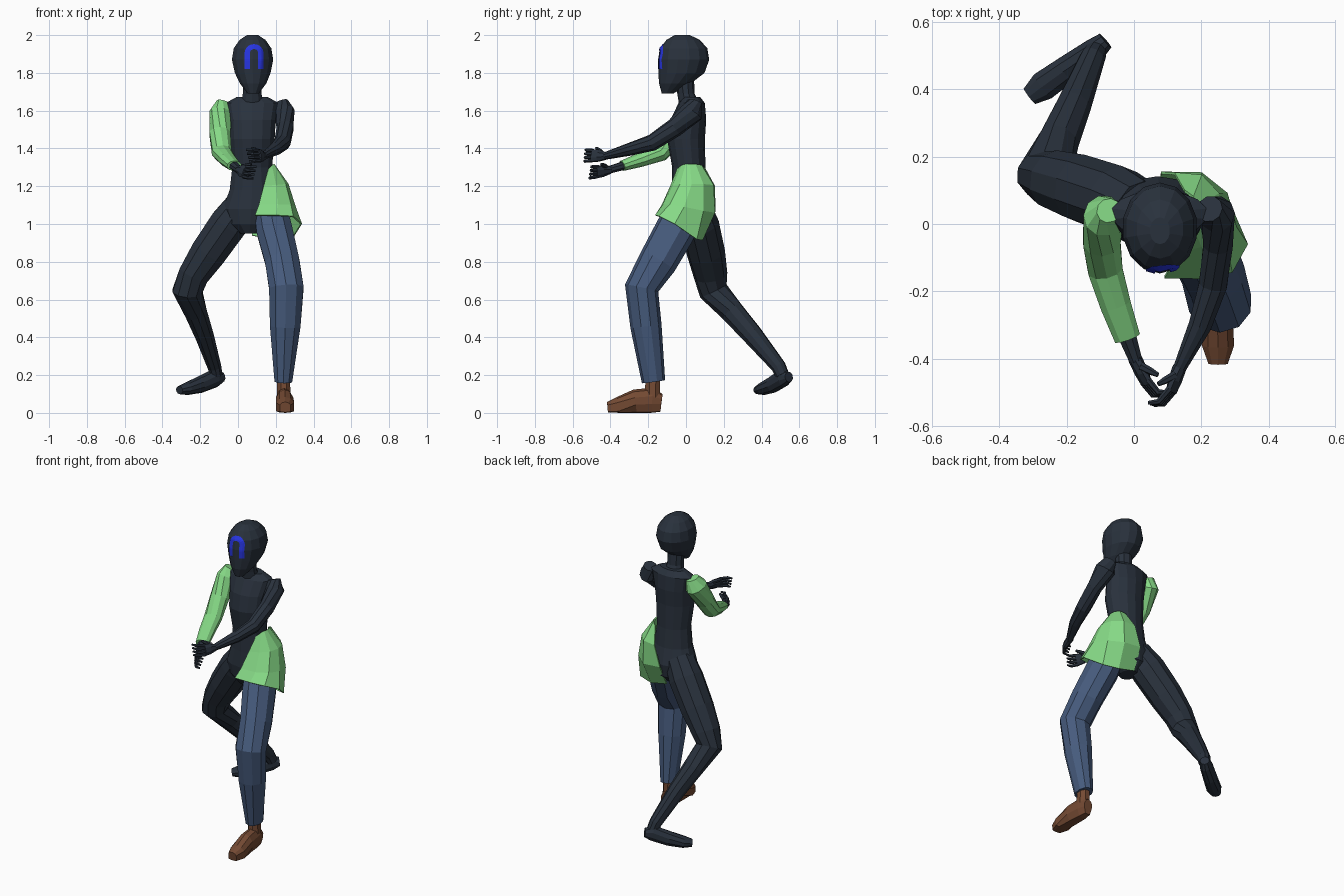
import bpy, bmesh, math
from mathutils import Vector
from mathutils.bvhtree import BVHTree


def material(name, rgb):
    m = bpy.data.materials.new(name)
    m.diffuse_color = (*rgb, 1)
    return m


DARK = material("dark slate", (0.022, 0.031, 0.046))
GREEN = material("leaf green", (0.24, 0.70, 0.24))
DENIM = material("denim blue", (0.062, 0.105, 0.205))
BROWN = material("leather brown", (0.175, 0.068, 0.033))
BLUE = material("bright blue", (0.02, 0.035, 0.75))


def finish(name, bm, mat):
    bmesh.ops.recalc_face_normals(bm, faces=bm.faces)
    me = bpy.data.meshes.new(name)
    bm.to_mesh(me)
    bm.free()
    me.materials.append(mat)
    ob = bpy.data.objects.new(name, me)
    bpy.context.collection.objects.link(ob)
    return ob


def loft(name, rings, mat, ref=(0, -1, 0), n=10, level=False):
    """Closed tube through (x, y, z, side radius, depth radius) rings."""
    bm = bmesh.new()
    loops = []
    c = [Vector(r[:3]) for r in rings]
    for i, r in enumerate(rings):
        t = Vector((0, 0, 1)) if level else Vector((0, 0, 0))
        if not level:
            if i > 0:
                t += (c[i] - c[i - 1]).normalized()
            if i < len(c) - 1:
                t += (c[i + 1] - c[i]).normalized()
            t.normalize()
        u = Vector(ref).cross(t).normalized()
        v = t.cross(u)
        loops.append([bm.verts.new(c[i] + u * r[3] * math.cos(a) + v * r[4] * math.sin(a))
                      for a in (math.tau * (k + 0.5) / n for k in range(n))])
    for a, b in zip(loops, loops[1:]):
        for k in range(n):
            bm.faces.new((a[k], a[(k + 1) % n], b[(k + 1) % n], b[k]))
    bm.faces.new(loops[0])
    bm.faces.new(loops[-1])
    return finish(name, bm, mat)


def hand(name, wrist, knuckle, tip, spread):
    """Flat palm, four curled fingers and a thumb."""
    w, k, t, s = Vector(wrist), Vector(knuckle), Vector(tip), Vector(spread)
    mid = w.lerp(k, 0.55)
    loft(name + "_palm", [(*w, 0.021, 0.021), (*mid, 0.019, 0.034), (*k, 0.014, 0.036)],
         DARK, ref=s, n=8)
    out = Vector((0, -0.014, 0))
    for i in range(4):
        o = s * (i - 1.5) * 0.019
        p = k + o - (k - w) * 0.1
        q = k.lerp(t, 0.5) + o * 1.1 + out
        e = t + o * 1.15
        loft(f"{name}_finger_{i + 1}", [(*p, .010, .010), (*q, .009, .009), (*e, .006, .006)],
             DARK, ref=s, n=6)
    a = w.lerp(k, 0.35) + s * 0.022
    b = w.lerp(k, 0.9) + s * 0.044 + Vector(((t - k).x * 0.5, 0.012, 0))
    loft(name + "_thumb", [(*a, .013, .013), (*a.lerp(b, .6), .011, .011), (*b, .007, .007)],
         DARK, ref=s, n=6)


# Head, neck and torso
head = loft("head", [
    (.08, -.098, 1.69, .03, .03), (.08, -.058, 1.745, .072, .085),
    (.078, -.024, 1.80, .097, .122), (.077, -.012, 1.87, .112, .135),
    (.077, -.012, 1.93, .102, .125), (.077, -.015, 1.975, .07, .088),
    (.077, -.02, 2.0, .03, .04)], DARK, n=14, level=True)
loft("neck", [(.075, .02, 1.62, .065, .055), (.075, .0, 1.69, .052, .046),
              (.077, -.01, 1.78, .052, .052)], DARK, level=True)
loft("torso", [
    (.075, .03, 1.672, .085, .045), (.075, .03, 1.64, .145, .07),
    (.075, .012, 1.55, .128, .095), (.075, .0, 1.45, .122, .10),
    (.075, .015, 1.30, .108, .088), (.075, .02, 1.18, .122, .095),
    (.07, .03, 1.08, .155, .112), (.065, .03, 1.0, .125, .10),
    (.06, .02, .95, .05, .06)], DARK, n=14, level=True)

# Arms: one sleeved, one plain
loft("sleeved_arm", [
    (-.075, .04, 1.645, .035, .04), (-.09, .025, 1.59, .06, .068),
    (-.096, -.05, 1.48, .058, .058), (-.086, -.135, 1.378, .054, .048),
    (-.055, -.24, 1.34, .048, .038), (-.02, -.338, 1.308, .041, .028)],
    GREEN, ref=(0, 0, 1))
loft("sleeved_forearm", [(-.025, -.32, 1.312, .03, .024), (.005, -.405, 1.287, .021, .021)],
     DARK, ref=(0, 0, 1), n=8)
loft("plain_arm", [
    (.225, .045, 1.645, .04, .04), (.245, .03, 1.59, .055, .065),
    (.25, -.06, 1.51, .046, .05), (.235, -.18, 1.43, .044, .044),
    (.197, -.30, 1.395, .036, .034), (.135, -.43, 1.36, .02, .02)],
    DARK, ref=(0, 0, 1))
hand("lower_hand", (.003, -.40, 1.287), (.038, -.475, 1.275), (.09, -.505, 1.272), (.25, .15, .93))
hand("upper_hand", (.136, -.425, 1.36), (.11, -.50, 1.362), (.05, -.535, 1.362), (-.25, .1, .93))

# Trailing bare leg and foot
loft("trailing_leg", [
    (.02, .04, 1.10, .09, .09), (-.05, .07, 1.0, .105, .105),
    (-.155, .105, .85, .10, .102), (-.235, .13, .73, .085, .09),
    (-.268, .145, .645, .082, .078), (-.225, .245, .535, .062, .064),
    (-.18, .35, .415, .052, .056), (-.125, .49, .245, .038, .04),
    (-.115, .51, .20, .034, .036)], DARK)
loft("trailing_foot", [
    (-.085, .545, .19, .028, .028), (-.12, .515, .185, .038, .05),
    (-.20, .46, .15, .042, .045), (-.27, .41, .128, .046, .034),
    (-.31, .38, .12, .03, .022)], DARK, ref=(0, 0, 1))

# Leading trousered leg and shoe
loft("trouser_leg", [
    (.17, .0, 1.09, .09, .10), (.195, -.06, .96, .10, .108),
    (.235, -.15, .80, .095, .103), (.256, -.235, .66, .096, .09),
    (.25, -.212, .46, .085, .083), (.24, -.172, .165, .049, .062)], DENIM)
loft("shoe_ankle", [(.24, -.175, .21, .035, .04), (.243, -.178, .08, .04, .045)], BROWN, n=8)
shoe = loft("shoe", [
    (.242, -.13, .06, .03, .04), (.243, -.18, .068, .042, .066),
    (.247, -.27, .062, .048, .062), (.25, -.36, .042, .05, .042),
    (.25, -.415, .034, .03, .024)], BROWN, ref=(0, 0, 1))
for v in shoe.data.vertices:  # flat sole
    if v.co.z < 0.03:
        v.co.z = max(0.0, v.co.z * 0.3)

# Half skirt over the leading hip: rows run from front, round the side, to back
rows = [
    [(.16, -.045, 1.29), (.178, -.02, 1.31), (.186, .0, 1.315), (.19, .02, 1.315),
     (.188, .05, 1.315), (.175, .08, 1.31), (.15, .098, 1.295)],
    [(.135, -.08, 1.2), (.2, -.065, 1.205), (.25, -.03, 1.21), (.264, .03, 1.21),
     (.25, .09, 1.21), (.2, .143, 1.205), (.12, .15, 1.2)],
    [(.11, -.125, 1.1), (.21, -.12, 1.1), (.278, -.085, 1.1), (.302, -.01, 1.09),
     (.275, .09, 1.07), (.2, .15, 1.06), (.08, .152, 1.07)],
    [(.09, -.158, 1.045), (.2, -.16, 1.045), (.29, -.142, 1.04), (.335, -.06, 1.0),
     (.285, .055, .92), (.19, .085, .915), (.075, .09, .94)]]
bm = bmesh.new()
grid = [[bm.verts.new(p) for p in row] for row in rows]
for a, b in zip(grid, grid[1:]):
    for i in range(6):
        bm.faces.new((a[i], b[i], b[i + 1], a[i + 1]))
skirt = finish("half_skirt", bm, GREEN)
mod = skirt.modifiers.new("thickness", "SOLIDIFY")
mod.thickness = 0.008
mod.offset = 0

# Arch-shaped face marking projected on the front of the head
tree = BVHTree.FromPolygons([v.co for v in head.data.vertices],
                            [p.vertices for p in head.data.polygons])
line = [(-1, 0, 1.82 + .085 * i / 8) for i in range(8)]
line += [(-math.cos(a), math.sin(a), 1.905) for a in (math.pi * i / 10 for i in range(11))]
line += [(1, 0, 1.905 - .085 * (i + 1) / 8) for i in range(8)]
bm = bmesh.new()
strip = []
for dx, dz, z in line:
    pts = []
    for r in (.022, .031, .040, .050):
        x, zz = .085 + dx * r, z + dz * r * 0.95
        hit = tree.ray_cast(Vector((x, -1, zz)), Vector((0, 1, 0)))[0]
        y = hit.y if hit else -.13
        pts.append(bm.verts.new((x, y - .005, zz)))
    strip.append(pts)
for a, b in zip(strip, strip[1:]):
    for i in range(3):
        bm.faces.new((a[i], a[i + 1], b[i + 1], b[i]))
mark = finish("face_marking", bm, BLUE)
if mark.data.polygons[0].normal.y > 0:
    mark.data.flip_normals()
